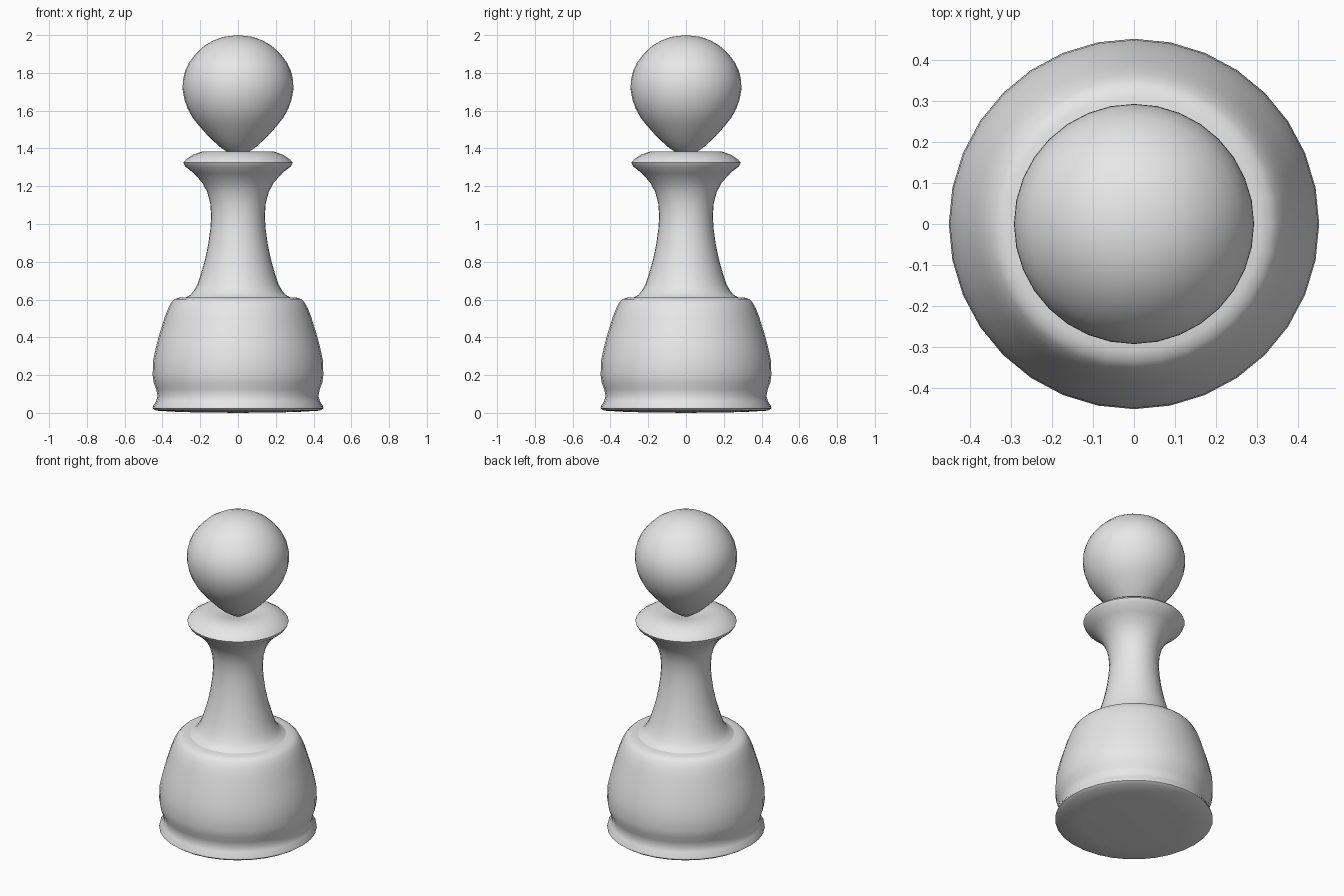
import bpy, bmesh, math

SIDES = 32
grey = bpy.data.materials.new("light_grey")
grey.diffuse_color = (0.8, 0.8, 0.8, 1)


def lathe(name, profile, angle=60):
    """Spin a (radius, height) profile, listed bottom to top, around z."""
    bm = bmesh.new()
    rings = []
    for r, z in profile:
        count = 1 if r == 0 else SIDES
        rings.append([bm.verts.new((r * math.cos(2 * math.pi * i / SIDES),
                                    r * math.sin(2 * math.pi * i / SIDES), z))
                      for i in range(count)])
    for low, high in zip(rings, rings[1:]):
        for i in range(SIDES):
            j = (i + 1) % SIDES
            if len(low) == 1:
                bm.faces.new((low[0], high[j], high[i]))
            elif len(high) == 1:
                bm.faces.new((low[i], low[j], high[0]))
            else:
                bm.faces.new((low[i], low[j], high[j], high[i]))
    mesh = bpy.data.meshes.new(name)
    bm.to_mesh(mesh)
    bm.free()
    mesh.materials.append(grey)
    obj = bpy.data.objects.new(name, mesh)
    bpy.context.collection.objects.link(obj)
    bpy.ops.object.select_all(action='DESELECT')
    obj.select_set(True)
    bpy.context.view_layer.objects.active = obj
    bpy.ops.object.shade_smooth_by_angle(angle=math.radians(angle))
    return obj


# Heavy base with flared foot, and the rounded shoulder on top
lathe("base", [
    (0, 0), (0.3, 0.004), (0.435, 0.012), (0.452, 0.024), (0.45, 0.036),
    (0.434, 0.06), (0.426, 0.09), (0.433, 0.125), (0.446, 0.16),
    (0.452, 0.2), (0.449, 0.28), (0.434, 0.35), (0.418, 0.41),
    (0.402, 0.46), (0.387, 0.51), (0.369, 0.555), (0.352, 0.585),
    (0.335, 0.602), (0.31, 0.61), (0.275, 0.612)])

# Waisted stem flaring into the collar, with a shallow dish on top
lathe("stem_and_collar", [
    (0.275, 0.612), (0.252, 0.625), (0.235, 0.645), (0.215, 0.68),
    (0.195, 0.74), (0.175, 0.81), (0.158, 0.89), (0.147, 0.97),
    (0.142, 1.04), (0.147, 1.11), (0.163, 1.17), (0.19, 1.22),
    (0.235, 1.27), (0.28, 1.305), (0.29, 1.325), (0.275, 1.342),
    (0.235, 1.368), (0.185, 1.385), (0.12, 1.383), (0.06, 1.37),
    (0, 1.352)])

# Teardrop head resting on the dish
lathe("head", [
    (0, 1.35), (0.04, 1.37), (0.09, 1.403), (0.14, 1.448), (0.178, 1.488),
    (0.21, 1.525), (0.24, 1.563), (0.266, 1.61), (0.284, 1.66),
    (0.293, 1.71), (0.292, 1.76), (0.28, 1.81), (0.26, 1.853),
    (0.225, 1.9), (0.18, 1.942), (0.13, 1.972), (0.075, 1.991), (0, 2.0)])
